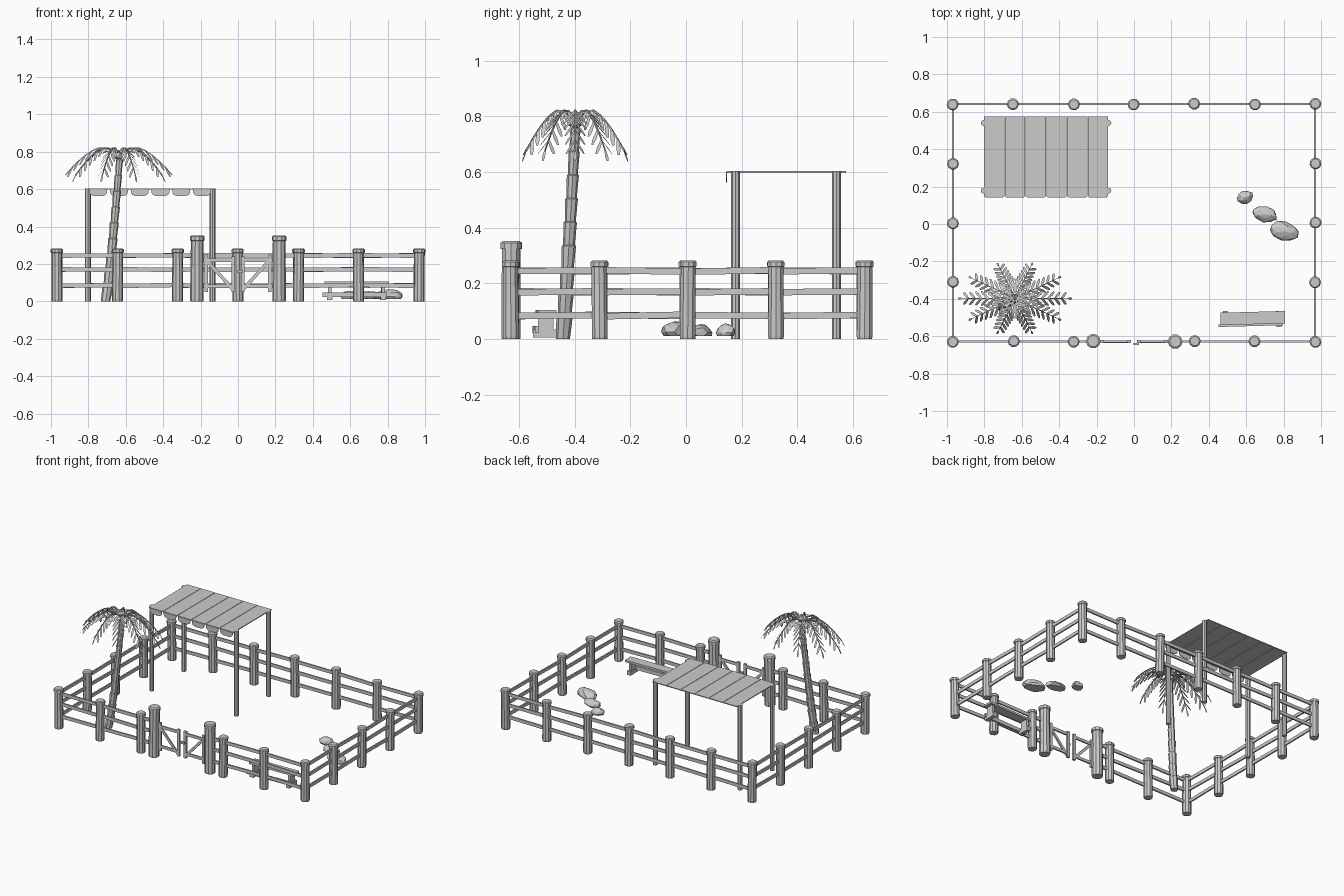
import bpy, bmesh, math, random
from mathutils import Vector, Matrix

if "Cube" in bpy.data.objects:
    bpy.data.objects.remove(bpy.data.objects["Cube"])
random.seed(4)


def finish(name, bm):
    bmesh.ops.recalc_face_normals(bm, faces=bm.faces)
    me = bpy.data.meshes.new(name)
    bm.to_mesh(me)
    bm.free()
    ob = bpy.data.objects.new(name, me)
    bpy.context.collection.objects.link(ob)
    return ob


def lathe(bm, rings, sides=10):
    """Closed tube through (centre, radius) rings."""
    loops = []
    for c, r in rings:
        loops.append([bm.verts.new(Vector(c) + Vector((r * math.cos(a), r * math.sin(a), 0)))
                      for a in (2 * math.pi * i / sides for i in range(sides))])
    for lo, hi in zip(loops, loops[1:]):
        for i in range(sides):
            j = (i + 1) % sides
            bm.faces.new((lo[i], lo[j], hi[j], hi[i]))
    bm.faces.new(loops[0][::-1])
    bm.faces.new(loops[-1])


def box(bm, centre, size, rot=Matrix()):
    m = Matrix.Translation(centre) @ rot @ Matrix.Diagonal((*size, 1))
    bmesh.ops.create_cube(bm, size=1, matrix=m)


def beam(bm, a, b, thick, height):
    """Plank from a to b; height is measured upwards."""
    a, b = Vector(a), Vector(b)
    d = (b - a).normalized()
    side = d.cross(Vector((0, 0, 1))).normalized()
    rot = Matrix((d, side, side.cross(d))).transposed().to_4x4()
    box(bm, (a + b) / 2, ((b - a).length, thick, height), rot)


def log_post(name, x, y, r, h):
    bm = bmesh.new()
    dx, dy = random.uniform(-.003, .003), random.uniform(-.003, .003)
    cap = h - r * 0.75
    lathe(bm, [((x, y, 0), r * .92), ((x, y, .012), r * .96), ((x + dx, y + dy, cap), r * .9),
               ((x + dx, y + dy, cap + .001), r * 1.03), ((x + dx, y + dy, h - .006), r * 1.03),
               ((x + dx, y + dy, h), r * .8)])
    finish(name, bm)


# Fence posts
X = [-.968, -.645, -.323, 0, .323, .645, .968]
Y = [-.628, -.31, .006, .323, .641]
for x in X:
    log_post("fence_post", x, Y[-1], .031, .283)
    if x:
        log_post("fence_post", x, Y[0], .031, .283)
for y in Y[1:-1]:
    for x in (X[0], X[-1]):
        log_post("fence_post", x, y, .031, .283)
for x in (-.22, .22):
    log_post("gate_post", x, Y[0], .038, .352)

# Fence rails, one plank per bay
bays = [((a, Y[-1]), (b, Y[-1])) for a, b in zip(X, X[1:])]
front = X[:3] + [-.22, .22] + X[4:]
bays += [((a, Y[0]), (b, Y[0])) for a, b in zip(front, front[1:]) if b - a < .4 or a > 0]
bays = [q for q in bays if not (q[0][0] == -.22 and q[1][0] == .22)]
bays += [((x, a), (x, b)) for x in (X[0], X[-1]) for a, b in zip(Y, Y[1:])]
bm = bmesh.new()
for a, b in bays:
    for z in (.245, .17, .085):
        j = random.uniform(-.003, .003)
        beam(bm, (*a, z + j), (*b, z - j), .01, .023)
finish("fence_rails", bm)

# Gate leaves
for s in (-1, 1):
    bm = bmesh.new()
    gy = Y[0]
    box(bm, (s * .17, gy, .15), (.018, .014, .2))
    box(bm, (s * .026, gy, .145), (.02, .016, .19))
    for z in (.22, .08):
        beam(bm, (s * .185, gy, z), (s * .02, gy, z), .01, .02)
    beam(bm, (s * .165, gy - .004, .215), (s * .028, gy - .004, .065), .01, .018)
    finish("gate_leaf", bm)
bm = bmesh.new()
box(bm, (.012, gy - .013, .16), (.03, .012, .015))
finish("gate_latch", bm)

# Canopy: poles, roof strips and scalloped valance
for x in (-.803, -.137):
    for y in (.178, .54):
        bm = bmesh.new()
        lathe(bm, [((x, y, 0), .016), ((x, y, .603), .016)], 8)
        finish("canopy_pole", bm)
w = .666 / 6
for i in range(6):
    cx = -.803 + w * (i + .5)
    bm = bmesh.new()
    box(bm, (cx, .36, .6), (w - .003, .428, .006))
    hw = w * .43
    prof = [(-hw, .6), (-hw, .582), (-hw * .85, .57), (-hw * .5, .563),
            (hw * .5, .563), (hw * .85, .57), (hw, .582), (hw, .6)]
    f = bm.faces.new([bm.verts.new((cx + px, .143, pz)) for px, pz in prof])
    ex = bmesh.ops.extrude_face_region(bm, geom=[f])
    bmesh.ops.translate(bm, vec=(0, .005, 0), verts=[v for v in ex['geom'] if isinstance(v, bmesh.types.BMVert)])
    finish("canopy_strip", bm)

# Palm trunk: stacked flared segments along a leaning curve
def trunk_at(t):
    return Vector((-.708 + .075 * t ** .8, -.442 + .045 * t ** .9, .76 * t))

bm = bmesh.new()
n = 9
for i in range(n):
    r = .028 - .011 * i / n
    lathe(bm, [(trunk_at(i / n), r * .9), (trunk_at((i + .96) / n), r * 1.05),
               (trunk_at((i + 1) / n), r * .9)], 8)
finish("palm_trunk", bm)

# Palm fronds: drooping spine with herringbone leaflets
crown = Vector((-.637, -.398, 0))

def spine(t, ang):
    reach = Vector((.285 * math.cos(ang), .185 * math.sin(ang), 0))
    return crown + reach * t + Vector((0, 0, .795 + .03 * min(1, t / .3) - .15 * max(0, t - .3) ** 1.6 / .565))

bm = bmesh.new()
up = Vector((0, 0, 1))

def leaflet(base, tip, width):
    d = (tip - base).normalized()
    s = d.cross(up).normalized() * width
    mid = base.lerp(tip, .65)
    bm.faces.new([bm.verts.new(p) for p in (base - s * .6, mid - s, tip - s * .5, tip + s * .5, mid + s, base + s * .6)])

for k in range(10):
    ang = 2 * math.pi * k / 10
    steps = [i / 8 for i in range(9)]
    for t0, t1 in zip(steps, steps[1:]):
        a, b = spine(t0, ang), spine(t1, ang)
        beam(bm, a, b, .008 * (1.2 - t0), .006)
        if t0 < .1:
            continue
        d = (b - a).normalized()
        side = d.cross(up).normalized()
        for s in (-1, 1):
            ln = .066 * (1.1 - .4 * t0)
            leaflet(a, a + (d * .75 + side * s * .65 - up * .45) * ln, .0075)
    leaflet(b, b + (d - up * .4) * .03, .006)
finish("palm_fronds", bm)
bm = bmesh.new()
bmesh.ops.create_icosphere(bm, subdivisions=1, radius=.028, matrix=Matrix.Translation(crown + Vector((0, 0, .78))))
finish("palm_crown", bm)

# Bench
bm = bmesh.new()
rot = Matrix.Rotation(math.radians(1.5), 4, 'Z')
box(bm, (.635, -.503, .098), (.345, .066, .014), rot)
box(bm, (.625, -.54, .035), (.345, .012, .026), rot)
for x in (.49, .775):
    box(bm, (x, -.504, .055), (.018, .055, .08), rot)
    box(bm, (x, -.507, .02), (.028, .085, .028), rot)
finish("bench", bm)

# Rocks: squashed jittered icospheres with flat undersides
for x, y, rx, ry, h, turn in ((.592, .142, .048, .036, .055, .3), (.698, .052, .07, .042, .055, -.2),
                              (.803, -.038, .085, .052, .066, -.25)):
    bm = bmesh.new()
    bmesh.ops.create_icosphere(bm, subdivisions=2, radius=1)
    for v in bm.verts:
        v.co *= random.uniform(.88, 1.06)
        v.co.z = max(v.co.z, -.35)
        v.co = Vector((v.co.x * rx, v.co.y * ry, .012 + (v.co.z + .35) / 1.35 * (h - .012)))
    bmesh.ops.transform(bm, matrix=Matrix.Translation((x, y, 0)) @ Matrix.Rotation(turn, 4, 'Z'), verts=bm.verts)
    finish("rock", bm)
